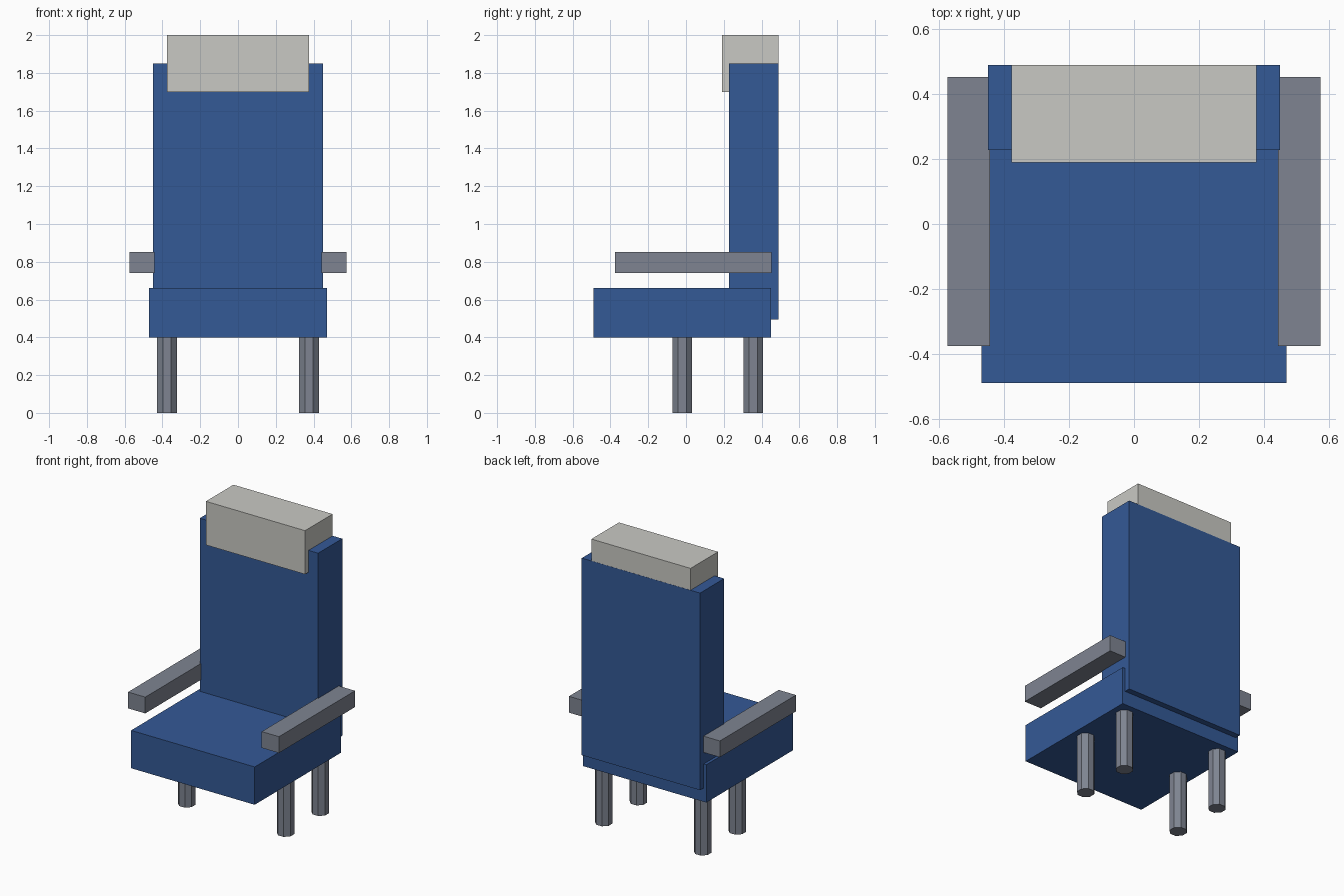
import bpy
import math

if "Cube" in bpy.data.objects:
    bpy.data.objects.remove(bpy.data.objects["Cube"])


def material(name, rgb):
    m = bpy.data.materials.new(name)
    m.diffuse_color = (*rgb, 1)
    m.use_nodes = True
    m.node_tree.nodes["Principled BSDF"].inputs["Base Color"].default_value = m.diffuse_color
    return m


blue = material("blue_fabric", (0.034, 0.100, 0.305))
grey = material("grey_metal", (0.209, 0.231, 0.283))
cream = material("pale_cloth", (0.584, 0.584, 0.552))


def box(name, x, y, z, mat):
    """Box from (min, max) ranges on each axis."""
    bpy.ops.mesh.primitive_cube_add(size=1)
    ob = bpy.context.object
    ob.name = name
    for v in ob.data.vertices:
        v.co = [r[0] if c < 0 else r[1] for c, r in zip(v.co, (x, y, z))]
    ob.data.materials.append(mat)


# cushions
box("seat", (-0.47, 0.47), (-0.49, 0.45), (0.40, 0.66), blue)
box("backrest", (-0.45, 0.45), (0.228, 0.49), (0.495, 1.85), blue)
box("headrest", (-0.377, 0.377), (0.19, 0.489), (1.70, 2.0), cream)

for side, s in (("left", -1), ("right", 1)):
    # armrests
    box(side + "_armrest", sorted((s * 0.443, s * 0.574)),
        (-0.375, 0.452), (0.74, 0.852), grey)
    # octagonal legs, flat sides facing the axes
    for place, y in (("front", -0.02), ("rear", 0.356)):
        bpy.ops.mesh.primitive_cylinder_add(
            vertices=8, radius=0.0562, depth=0.41,
            location=(s * 0.376, y, 0.205), rotation=(0, 0, math.pi / 8))
        leg = bpy.context.object
        leg.name = f"{place}_{side}_leg"
        leg.data.materials.append(grey)
